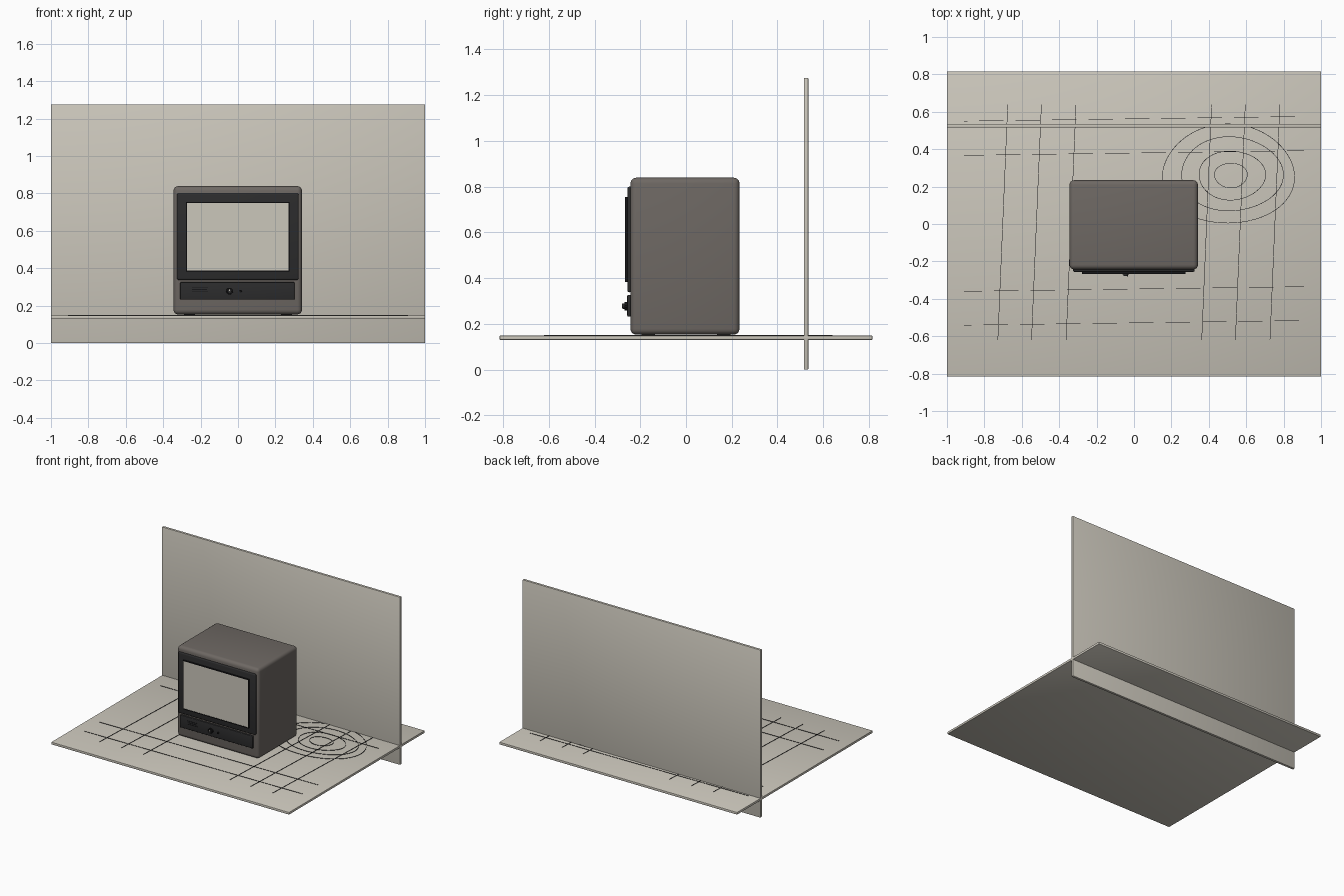
import bpy, bmesh, math
from mathutils import Vector

if "Cube" in bpy.data.objects:
    bpy.data.objects.remove(bpy.data.objects["Cube"])


def material(name, rgb):
    m = bpy.data.materials.new(name)
    m.diffuse_color = (*rgb, 1)
    m.use_nodes = True
    m.node_tree.nodes["Principled BSDF"].inputs["Base Color"].default_value = m.diffuse_color
    return m


PAPER = material("warm_paper", (0.60, 0.57, 0.50))
CASE = material("taupe_case", (0.155, 0.138, 0.125))
DARK = material("charcoal_plastic", (0.025, 0.025, 0.026))
INK = material("black_ink", (0.008, 0.008, 0.009))


def finish(name, bm, mat, smooth=False):
    me = bpy.data.meshes.new(name)
    bmesh.ops.recalc_face_normals(bm, faces=bm.faces)
    bm.to_mesh(me)
    bm.free()
    me.materials.append(mat)
    ob = bpy.data.objects.new(name, me)
    bpy.context.collection.objects.link(ob)
    if smooth:
        bpy.context.view_layer.objects.active = ob
        ob.select_set(True)
        bpy.ops.object.shade_smooth_by_angle(angle=math.radians(35))
        ob.select_set(False)
    return ob


def box(name, x, y, z, mat, bevel=0.0, segments=3):
    """Box from (min, max) ranges with optional rounded edges."""
    bm = bmesh.new()
    bmesh.ops.create_cube(bm, size=1)
    for v in bm.verts:
        v.co = Vector([r[0] if c < 0 else r[1] for c, r in zip(v.co, (x, y, z))])
    if bevel:
        bmesh.ops.bevel(bm, geom=bm.edges[:], offset=bevel, segments=segments,
                        profile=0.5, affect='EDGES')
    return finish(name, bm, mat, bevel > 0)


def disc(name, x, z, r, y, mat, bevel=0.0):
    """Short cylinder facing the front."""
    bm = bmesh.new()
    bmesh.ops.create_cone(bm, cap_ends=True, segments=24, radius1=r, radius2=r,
                          depth=y[1] - y[0])
    for v in bm.verts:
        v.co = Vector((x + v.co.x, (y[0] + y[1]) / 2 + v.co.z, z + v.co.y))
    if bevel:
        rim = [e for e in bm.edges if all(v.co.y < sum(y) / 2 for v in e.verts)]
        bmesh.ops.bevel(bm, geom=rim, offset=bevel, segments=2, profile=0.5, affect='EDGES')
    return finish(name, bm, mat, True)


def floor_line(name, pts, closed=False, half=0.0009):
    """Thin inked strip drawn on the floor."""
    bm = bmesh.new()
    n = len(pts)
    rings = []
    for i, p in enumerate(pts):
        a = pts[i - 1] if closed or i else p
        b = pts[(i + 1) % n] if closed or i < n - 1 else p
        t = (Vector(b) - Vector(a)).normalized()
        s = Vector((-t.y, t.x)) * half
        rings.append([bm.verts.new((p[0] + k * s.x, p[1] + k * s.y, h))
                      for k, h in ((-1, 0.147), (-1, 0.1505), (1, 0.1505), (1, 0.147))])
    for i in range(n if closed else n - 1):
        a, b = rings[i], rings[(i + 1) % n]
        for k in range(4):
            bm.faces.new((a[k], a[(k + 1) % 4], b[(k + 1) % 4], b[k]))
    if not closed:
        bm.faces.new(rings[0])
        bm.faces.new(rings[-1])
    return finish(name, bm, INK)


# Floor and back wall panels
box("floor_panel", (-1, 1), (-0.815, 0.815), (0.130, 0.148), PAPER, 0.003, 2)
box("wall_panel", (-1, 1), (0.516, 0.535), (0, 1.275), PAPER, 0.003, 2)

# Floor drawing: two groups of lengthwise lines and four crosswise lines
for i, x in enumerate((-0.675, -0.495, -0.31, 0.415, 0.595, 0.78)):
    floor_line(f"long_line_{i}", [(x, 0.64), (x - 0.053, -0.62)], half=0.0013)
for i, y in enumerate((0.55, 0.367, -0.36, -0.541)):
    floor_line(f"cross_line_{i}", [(-0.91, y), (0.91, y + 0.025)])

# Floor drawing: nested contour rings
for i, (cx, cy, rx, ry) in enumerate(((0.518, 0.260, 0.088, 0.066),
                                      (0.523, 0.260, 0.178, 0.131),
                                      (0.522, 0.267, 0.272, 0.198),
                                      (0.504, 0.265, 0.353, 0.265))):
    ring = []
    for k in range(72):
        a = math.tau * k / 72
        w = 1 + 0.02 * math.sin(3 * a + i)
        ring.append((cx + rx * w * math.cos(a), cy + ry * w * math.sin(a)))
    floor_line(f"contour_ring_{i}", ring, True, 0.0013)

# Television case and feet
box("television_case", (-0.345, 0.342), (-0.243, 0.234), (0.153, 0.839), CASE, 0.025, 4)
for sx in (-1, 1):
    for sy in (-1, 1):
        box("case_foot", (sx * 0.26 - 0.03, sx * 0.26 + 0.03),
            (sy * 0.165 - 0.03, sy * 0.165 + 0.03), (0.147, 0.157), DARK)

# Screen surround, screen and its thin outline
box("screen_surround", (-0.326, 0.324), (-0.256, -0.236), (0.338, 0.80), DARK, 0.008)
SX, SZ, T = (-0.275, 0.272), (0.385, 0.751), 0.0025
box("screen", SX, (-0.264, -0.25), SZ, PAPER)
for side, x in (("left", SX[0]), ("right", SX[1])):
    box(f"screen_outline_{side}", (x - T, x + T), (-0.267, -0.25), (SZ[0] - T, SZ[1] + T), INK)
for side, z in (("bottom", SZ[0]), ("top", SZ[1])):
    box(f"screen_outline_{side}", (SX[0] - T, SX[1] + T), (-0.267, -0.25), (z - T, z + T), INK)

# Control panel with vents, knob and indicator
box("control_panel", (-0.309, 0.302), (-0.257, -0.236), (0.232, 0.326), DARK, 0.005)
for i, (z, x1) in enumerate(((0.298, -0.160), (0.286, -0.165), (0.274, -0.160))):
    box(f"vent_line_{i}", (-0.245, x1), (-0.259, -0.25), (z - 0.0018, z + 0.0018), INK)
disc("knob_base", -0.045, 0.277, 0.018, (-0.268, -0.25), INK, 0.002)
disc("knob_cap", -0.045, 0.277, 0.012, (-0.277, -0.26), DARK, 0.003)
box("knob_marker", (-0.0475, -0.0425), (-0.279, -0.27), (0.279, 0.288), PAPER)
disc("indicator", 0.015, 0.277, 0.006, (-0.267, -0.25), INK, 0.001)
